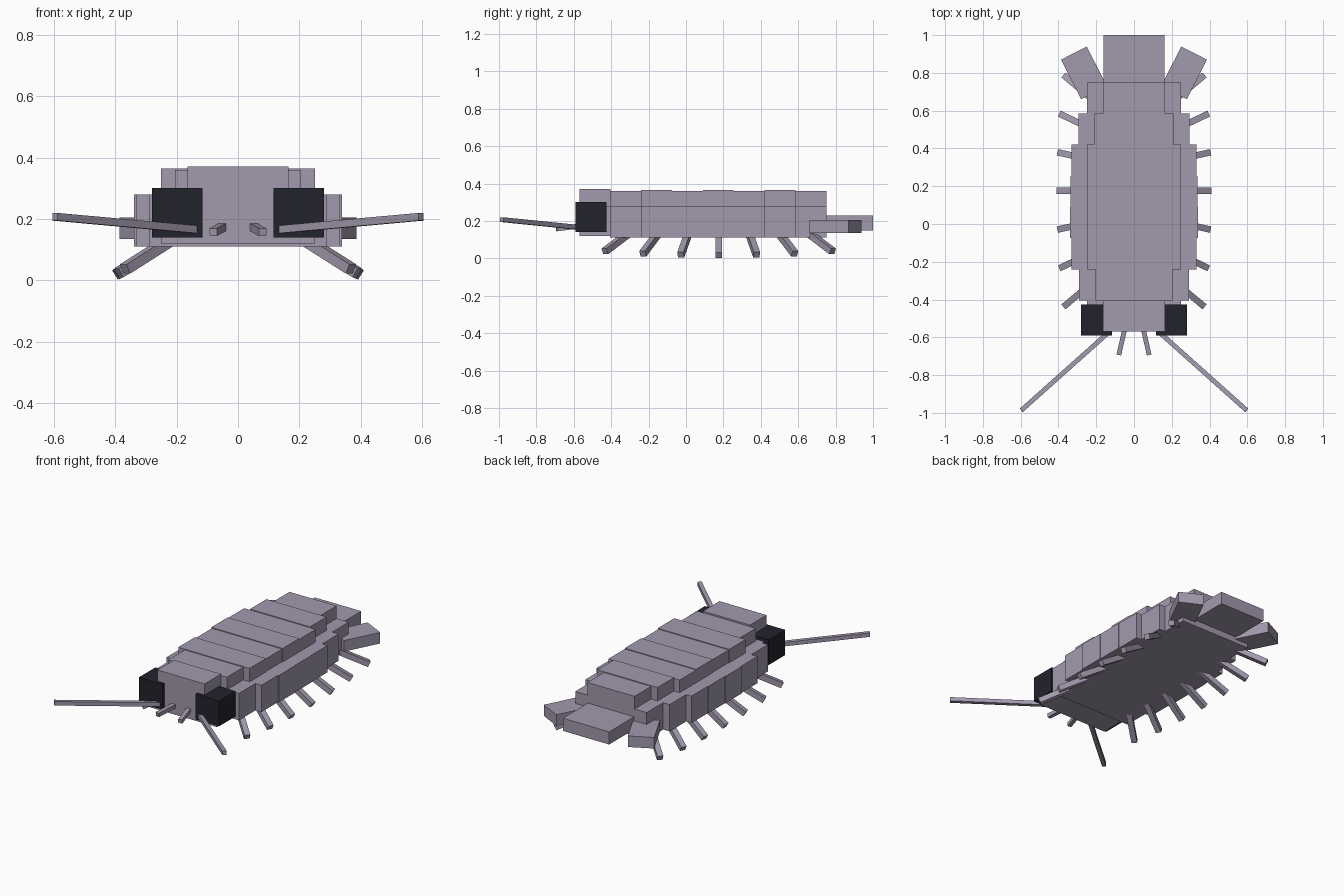
import bpy
import bmesh
from math import radians
from mathutils import Matrix, Vector

cube = bpy.data.objects.get("Cube")
if cube:
    bpy.data.objects.remove(cube, do_unlink=True)


def make_material(name, rgb):
    mat = bpy.data.materials.new(name)
    mat.use_nodes = True
    mat.diffuse_color = (*rgb, 1)
    mat.node_tree.nodes["Principled BSDF"].inputs["Base Color"].default_value = (*rgb, 1)
    return mat


SHELL = make_material("dusty_lilac", (0.36, 0.32, 0.42))
DARK = make_material("dark_navy", (0.016, 0.016, 0.026))


def block(name, center, size, rotation=Matrix(), mat=SHELL):
    """Flat-faced box; rotation is a 4x4 matrix."""
    mesh = bpy.data.meshes.new(name)
    bm = bmesh.new()
    bmesh.ops.create_cube(bm, size=1, matrix=Matrix.Diagonal((*size, 1)))
    bm.to_mesh(mesh)
    bm.free()
    mesh.materials.append(mat)
    obj = bpy.data.objects.new(name, mesh)
    obj.matrix_world = Matrix.Translation(center) @ rotation
    bpy.context.collection.objects.link(obj)
    return obj


def span(name, half_x, y0, y1, z0, z1):
    """Box centred on x = 0 between the given limits."""
    return block(name, (0, (y0 + y1) / 2, (z0 + z1) / 2), (2 * half_x, y1 - y0, z1 - z0))


def beam(name, start, end, width):
    """Square rod from start to end."""
    a, b = Vector(start), Vector(end)
    turn = (b - a).to_track_quat('X', 'Z').to_matrix().to_4x4()
    return block(name, (a + b) / 2, ((b - a).length, width, width), turn)


# Armoured body: a wide lower band and a narrower back plate per segment
lower = [0.29, 0.332, 0.338, 0.335, 0.332, 0.295, 0.25]
upper = [0.205, 0.25, 0.246, 0.25, 0.25, 0.21, 0.165]
step = 0.165
for i, (low, up) in enumerate(zip(lower, upper)):
    y0 = -0.405 + i * step
    lift = 0.005 * (i % 2)
    span(f"segment_{i + 1}_lower", low, y0, y0 + step, 0.11, 0.28)
    span(f"segment_{i + 1}_plate", up, y0, y0 + step, 0.28, 0.36 + lift)

# Head
span("head_lower", 0.25, -0.57, -0.405, 0.12, 0.28)
span("head_crown", 0.165, -0.57, -0.405, 0.28, 0.37)

# Tail plate
span("tail_plate", 0.162, 0.75, 1.0, 0.15, 0.23)

for side, label in ((1, "left"), (-1, "right")):
    # Eyes
    block(f"{label}_eye", (side * 0.198, -0.508, 0.22), (0.165, 0.165, 0.16), mat=DARK)

    # Splayed tail fins
    block(f"{label}_tail_fin", (side * 0.265, 0.80, 0.17), (0.153, 0.235, 0.07),
          Matrix.Rotation(radians(-27 * side), 4, 'Z'))

    # Antennae and short feelers
    beam(f"{label}_antenna", (side * 0.13, -0.57, 0.165), (side * 0.596, -0.986, 0.207), 0.025)
    beam(f"{label}_feeler", (side * 0.05, -0.56, 0.174), (side * 0.08, -0.692, 0.157), 0.025)

    # Fanned legs, shorter in reach towards both ends
    for i in range(-3, 4):
        reach = (0.15, 0.147, 0.138, 0.118)[abs(i)]
        root = Vector((side * 0.25, 0.175 + i * 0.17, 0.112))
        tip = Vector((side * (0.25 + reach), 0.175 + i * 0.203, 0.112 - reach * 0.635))
        inner = root - (tip - root) * 0.35
        beam(f"{label}_leg_{i + 4}", inner, tip, 0.034)
